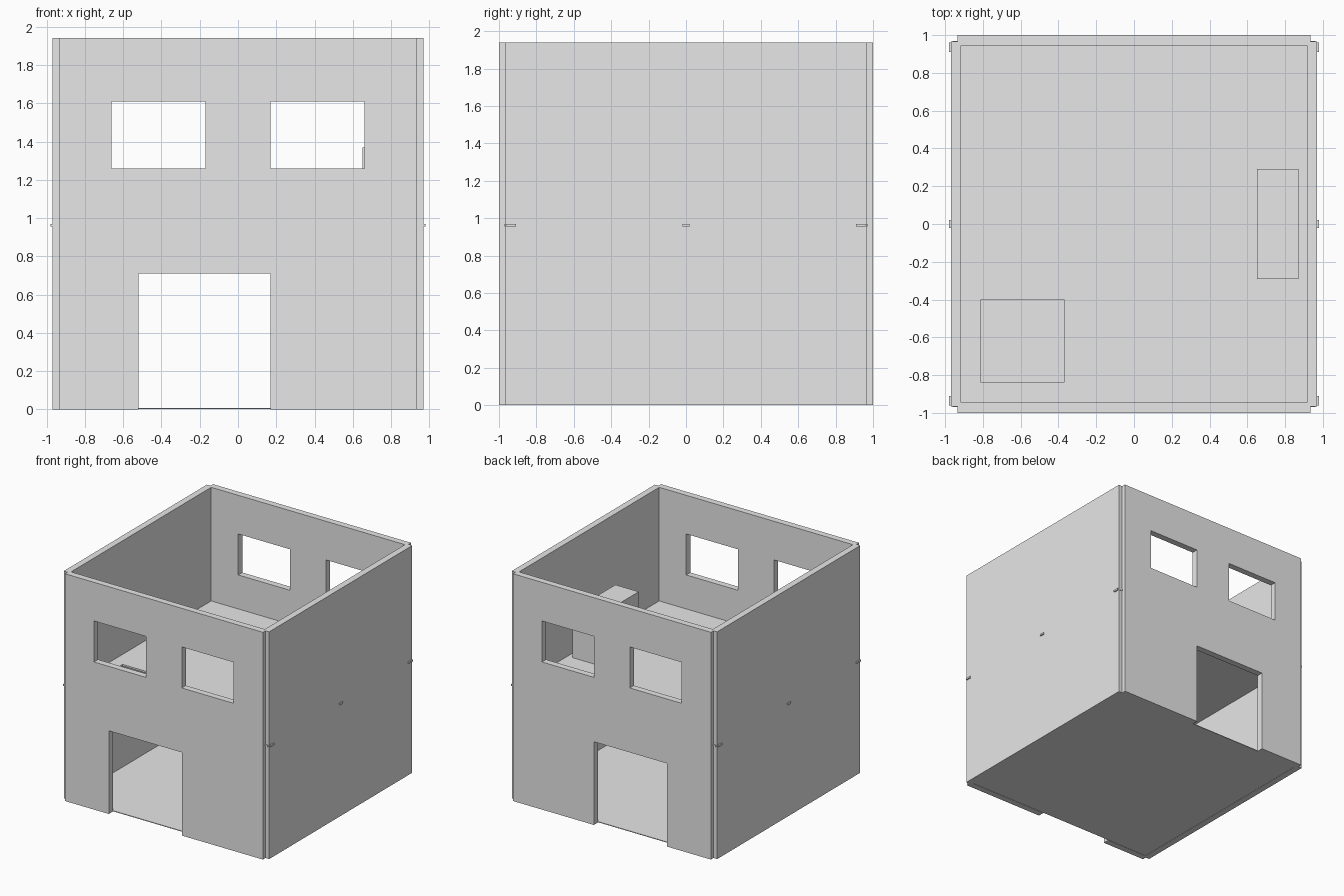
import bpy, bmesh
from mathutils import Vector

if "Cube" in bpy.data.objects:
    bpy.data.objects.remove(bpy.data.objects["Cube"], do_unlink=True)

grey = bpy.data.materials.new("plain_grey")
grey.use_nodes = True
grey.diffuse_color = (0.8, 0.8, 0.8, 1)
grey.node_tree.nodes["Principled BSDF"].inputs["Base Color"].default_value = (0.8, 0.8, 0.8, 1)


def inside(u, v, rects):
    return any(a < u < b and c < v < d for a, b, c, d in rects)


def panel(name, solids, holes, place, depth):
    """Flat panel: union of rectangles minus openings, extruded along depth."""
    rects = solids + holes
    us = sorted({u for r in rects for u in r[:2]})
    vs = sorted({v for r in rects for v in r[2:]})
    bm = bmesh.new()
    grid = {(u, v): bm.verts.new(place(u, v)) for u in us for v in vs}
    for a, b in zip(us, us[1:]):
        for c, d in zip(vs, vs[1:]):
            mid = (a + b) / 2, (c + d) / 2
            if inside(*mid, solids) and not inside(*mid, holes):
                bm.faces.new([grid[k] for k in ((a, c), (b, c), (b, d), (a, d))])
    bmesh.ops.delete(bm, geom=[v for v in bm.verts if not v.link_faces], context='VERTS')
    ext = bmesh.ops.extrude_face_region(bm, geom=bm.faces[:], use_keep_orig=True)
    moved = [g for g in ext["geom"] if isinstance(g, bmesh.types.BMVert)]
    bmesh.ops.translate(bm, verts=moved, vec=Vector(depth))
    bmesh.ops.recalc_face_normals(bm, faces=bm.faces[:])
    mesh = bpy.data.meshes.new(name)
    bm.to_mesh(mesh)
    bm.free()
    mesh.materials.append(grey)
    obj = bpy.data.objects.new(name, mesh)
    bpy.context.collection.objects.link(obj)
    return obj


HEIGHT, THICK = 1.94, 0.055
FRONT_X, FRONT_Y = 0.935, 1.0      # front and back walls
SIDE_X, SIDE_Y = 0.97, 0.965       # side walls
IN_X, IN_Y = SIDE_X - THICK, FRONT_Y - THICK
FLOOR_Z = 0.97

# Front and back walls with a doorway and two windows
openings = [(-0.52, 0.17, 0, 0.71), (-0.66, -0.17, 1.26, 1.61), (0.17, 0.66, 1.26, 1.61)]
for name, s in (("front_wall", -1), ("back_wall", 1)):
    panel(name, [(-FRONT_X, FRONT_X, 0, HEIGHT)], openings,
          lambda u, v: (u, s * FRONT_Y, v), (0, -s * THICK, 0))

# Plain side walls
for name, s in (("right_wall", -1), ("left_wall", 1)):
    panel(name, [(-SIDE_Y, SIDE_Y, 0, HEIGHT)], [],
          lambda u, v: (s * SIDE_X, u, v), (-s * THICK, 0, 0))

# Ground floor
panel("ground_floor", [(-IN_X, IN_X, -IN_Y, IN_Y)], [],
      lambda u, v: (u, v, 0.002), (0, 0, 0.006))

# Upper floor with stair opening and locating tabs through the side walls
tabs = [(-0.98, 0.98, -0.02, 0.02)]
for lo, hi in ((-0.96, -0.91), (0.91, 0.96)):
    tabs.append((-0.98, 0.98, lo, hi))
tabs.append((-0.96, 0.96, -0.97, 0.97))
panel("upper_floor", tabs, [(-0.81, -0.37, -0.84, -0.40)],
      lambda u, v: (u, v, FLOOR_Z), (0, 0, -0.015))

# Low block standing on the upper floor beside the left wall
panel("block", [(0.65, 0.87, -0.29, 0.29)], [],
      lambda u, v: (u, v, FLOOR_Z), (0, 0, 0.40))
